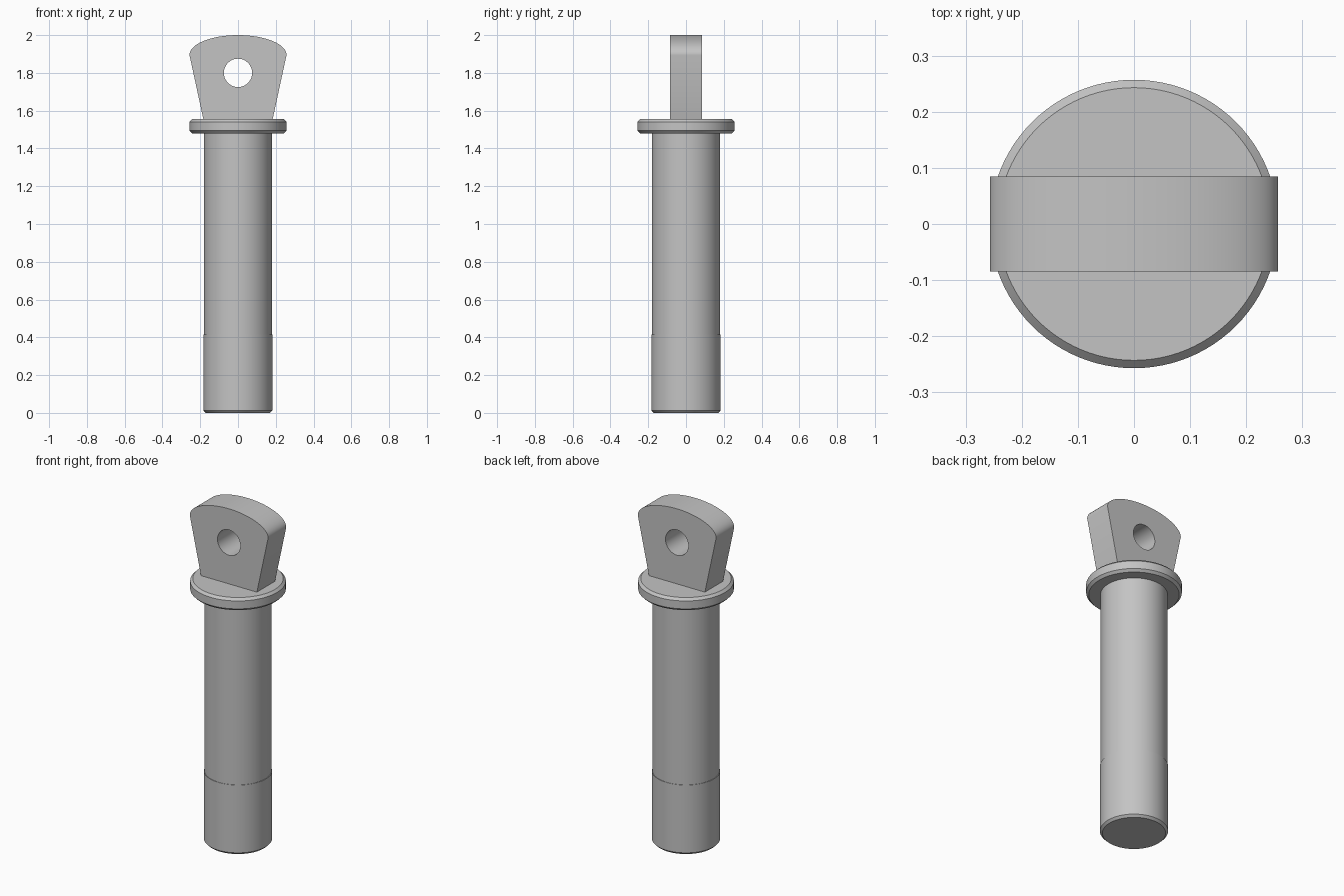
import bpy, bmesh
from math import sin, cos, pi, radians

cube = bpy.data.objects.get("Cube")
if cube:
    bpy.data.objects.remove(cube, do_unlink=True)

steel = bpy.data.materials.new("plain_steel_grey")
steel.use_nodes = True
GREY = (0.55, 0.55, 0.55, 1)
steel.diffuse_color = GREY
steel.node_tree.nodes["Principled BSDF"].inputs["Base Color"].default_value = GREY


def finish(bm, name):
    """Turn a bmesh into a grey object with smooth curves and sharp edges."""
    bmesh.ops.remove_doubles(bm, verts=bm.verts, dist=0.0001)
    bmesh.ops.recalc_face_normals(bm, faces=bm.faces)
    mesh = bpy.data.meshes.new(name)
    bm.to_mesh(mesh)
    bm.free()
    mesh.materials.append(steel)
    obj = bpy.data.objects.new(name, mesh)
    bpy.context.collection.objects.link(obj)
    return obj


def smooth(obj):
    bpy.ops.object.select_all(action='DESELECT')
    obj.select_set(True)
    bpy.context.view_layer.objects.active = obj
    bpy.ops.object.shade_smooth_by_angle(angle=radians(25))


def lathe(name, profile, steps=96):
    """Spin (radius, z) points about the z axis."""
    bm = bmesh.new()
    verts = [bm.verts.new((r, 0, z)) for r, z in profile]
    edges = [bm.edges.new(pair) for pair in zip(verts, verts[1:])]
    bmesh.ops.spin(bm, geom=verts + edges, axis=(0, 0, 1), cent=(0, 0, 0),
                   angle=2 * pi, steps=steps)
    obj = finish(bm, name)
    smooth(obj)
    return obj


def slab(name, outline, half_depth):
    """Extrude an (x, z) outline along y."""
    bm = bmesh.new()
    face = bm.faces.new([bm.verts.new((x, -half_depth, z)) for x, z in outline])
    new = bmesh.ops.extrude_face_region(bm, geom=[face])["geom"]
    bmesh.ops.translate(bm, vec=(0, 2 * half_depth, 0),
                        verts=[v for v in new if isinstance(v, bmesh.types.BMVert)])
    return finish(bm, name)


# Shaft with a slightly thicker, chamfered lower end
lathe("shaft", [(0, 0), (0.17, 0), (0.183, 0.013), (0.183, 0.415),
                (0.18, 0.415), (0.18, 1.49)])

# Collar with chamfered rims
lathe("collar", [(0, 1.48), (0.243, 1.48), (0.257, 1.494),
                 (0.257, 1.541), (0.243, 1.555), (0, 1.555)])

# Lifting lug: flared sides under an elliptical crown
crown = [(0.257 * cos(pi * i / 48), 1.895 + 0.105 * sin(pi * i / 48))
         for i in range(49)]
lug = slab("lug", [(-0.183, 1.553), (0.183, 1.553)] + crown, 0.085)

# Round eye through the lug
cutter = slab("eye_cutter", [(0.075 * cos(2 * pi * i / 48),
                              1.8 + 0.075 * sin(2 * pi * i / 48))
                             for i in range(48)], 0.2)
cutter.hide_render = True
hole = lug.modifiers.new("eye", 'BOOLEAN')
hole.operation = 'DIFFERENCE'
hole.solver = 'EXACT'
hole.object = cutter
bpy.ops.object.select_all(action='DESELECT')
bpy.context.view_layer.objects.active = lug
lug.select_set(True)
bpy.ops.object.modifier_apply(modifier=hole.name)
bpy.data.objects.remove(cutter, do_unlink=True)
smooth(lug)
for poly in lug.data.polygons:
    if abs(poly.normal.y) > 0.9:
        poly.use_smooth = False
